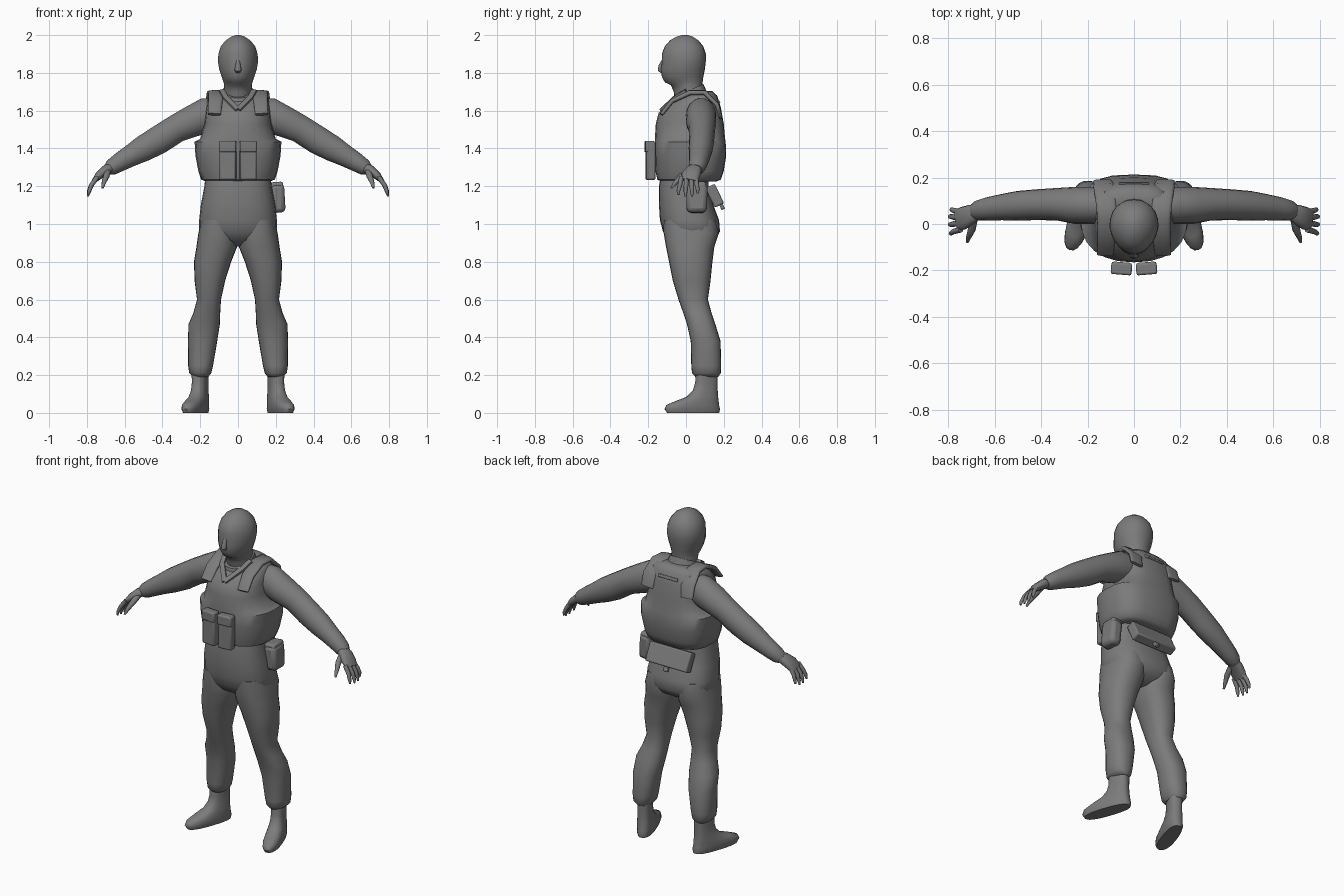
import bpy, bmesh, math
from mathutils import Vector, Matrix

cloth = bpy.data.materials.new("dark_grey")
cloth.diffuse_color = (0.2, 0.2, 0.2, 1)


def finish(name, bm, mirror=False, bevel=0.0, angle=50):
    """Turn a bmesh into a smooth shaded object, optionally mirrored in x."""
    bmesh.ops.recalc_face_normals(bm, faces=bm.faces)
    me = bpy.data.meshes.new(name)
    bm.to_mesh(me)
    bm.free()
    me.materials.append(cloth)
    ob = bpy.data.objects.new(name, me)
    bpy.context.collection.objects.link(ob)
    bpy.ops.object.select_all(action='DESELECT')
    ob.select_set(True)
    bpy.context.view_layer.objects.active = ob
    bpy.ops.object.shade_smooth_by_angle(angle=math.radians(angle))
    if bevel:
        b = ob.modifiers.new("bevel", 'BEVEL')
        b.width, b.segments = bevel, 2
    if mirror:
        ob.modifiers.new("mirror", 'MIRROR')
    return ob


def loft(name, rings, mirror=False, matrix=None):
    """Skin a list of equal-sized point rings and cap both ends."""
    bm = bmesh.new()
    loops = [[bm.verts.new(p) for p in r] for r in rings]
    n = len(loops[0])
    for a, b in zip(loops, loops[1:]):
        for i in range(n):
            j = (i + 1) % n
            bm.faces.new((a[i], a[j], b[j], b[i]))
    bm.faces.new(loops[0][::-1])
    bm.faces.new(loops[-1])
    if matrix:
        bm.transform(matrix)
    return finish(name, bm, mirror)


def power(v, e):
    return math.copysign(abs(v) ** (2 / e), v)


def flat_ring(z, x0, x1, yf, yb, tilt=0, ef=2.2, eb=2.2, taper=0, n=24):
    """Level superellipse ring; front and back may differ in squareness."""
    pts, cy, hy = [], (yf + yb) / 2, (yb - yf) / 2
    for i in range(n):
        a = 2 * math.pi * i / n
        c, s = math.cos(a), math.sin(a)
        e = ef if s < 0 else eb
        x = (x1 - x0) / 2 * power(c, e) * (1 - taper * max(0, -s))
        y = cy + hy * power(s, e)
        pts.append(Vector(((x0 + x1) / 2 + x, y, z + tilt * y)))
    return pts


def tube(name, path, radii, side=(0, 1, 0), mirror=False, n=14, e=2.0):
    """Skin elliptical rings along a path; radii are (thickness, side)."""
    path = [Vector(p) for p in path]
    rings = []
    for i, p in enumerate(path):
        t = (path[min(i + 1, len(path) - 1)] - path[max(i - 1, 0)]).normalized()
        u = Vector(side)
        u = (u - t * u.dot(t)).normalized()
        v = t.cross(u)
        rt, rs = radii[i]
        angs = [2 * math.pi * k / n for k in range(n)]
        rings.append([p + v * rt * power(math.sin(a), e) + u * rs * power(math.cos(a), e)
                      for a in angs])
    return loft(name, rings, mirror)


def box(name, loc, size, rot=(0, 0, 0), bevel=0.01, mirror=False, pinch=1.0):
    """Rounded box; pinch narrows its lower end."""
    bm = bmesh.new()
    bmesh.ops.create_cube(bm, size=1)
    for v in bm.verts:
        if v.co.z < 0:
            v.co.x *= pinch
            v.co.y *= pinch
        v.co = Vector(a * b for a, b in zip(v.co, size))
    m = Matrix.Translation(loc)
    for ang, ax in zip(rot, 'XYZ'):
        m = m @ Matrix.Rotation(ang, 4, ax)
    bm.transform(m)
    return finish(name, bm, mirror, bevel, 30)


# Head and neck: z, half width, front, back
head = [(1.62, .08, -.055, .08), (1.70, .074, -.065, .086), (1.735, .074, -.08, .086),
        (1.75, .076, -.112, .088), (1.78, .087, -.128, .092), (1.82, .1, -.134, .1),
        (1.86, .106, -.128, .105), (1.90, .104, -.128, .105), (1.94, .091, -.113, .092),
        (1.972, .066, -.085, .066), (1.992, .036, -.05, .036), (2.0, .01, -.02, .01)]
loft("head", [flat_ring(z, -w, w, f, b, taper=.2) for z, w, f, b in head])
tube("nose", [(0, -.118, 1.875), (0, -.135, 1.835), (0, -.138, 1.815), (0, -.122, 1.80)],
     [(.006, .008), (.012, .014), (.013, .019), (.006, .012)], side=(1, 0, 0), n=10)

# Tilted shirt collar
collar = [(1.60, .13, -.1, .12), (1.665, .09, -.082, .105), (1.70, .082, -.074, .092)]
loft("collar", [flat_ring(z, -w, w, f, b, tilt=.45) for z, w, f, b in collar])

# Body armour vest: z, half width, front, back, tilt
vest = [(1.225, .17, -.13, .16, 0), (1.235, .195, -.152, .185, 0), (1.28, .21, -.162, .2, 0),
        (1.36, .225, -.165, .213, 0), (1.435, .23, -.165, .21, 0), (1.45, .2, -.165, .207, 0),
        (1.53, .178, -.16, .2, 0), (1.60, .17, -.145, .185, .08), (1.65, .162, -.095, .165, .18),
        (1.675, .135, -.06, .14, .2), (1.685, .09, -.04, .1, .2)]
loft("vest", [flat_ring(z, -w, w, f, b, t, 2.3, 3.0) for z, w, f, b, t in vest])

# Vest shoulder straps, neckline edging and rear grab strap
tube("shoulder_strap",
     [(.125, -.13, 1.58), (.12, -.075, 1.65), (.115, .02, 1.695), (.12, .1, 1.695),
      (.13, .165, 1.63), (.135, .185, 1.56)],
     [(.01, .035), (.012, .038), (.014, .042), (.014, .045), (.012, .045), (.008, .04)],
     side=(1, .0, 0), mirror=True, e=3)
tube("neckline_edge", [(.085, .0, 1.705), (.065, -.06, 1.67), (.0, -.13, 1.605)],
     [(.01, .016)] * 3, side=(1, 0, 0), mirror=True, n=10, e=3)
box("rear_strap", (0, .172, 1.645), (.13, .016, .018), (.4, 0, 0), .004)

# Trousers: hips, then legs down to gathered cuffs
hips = [(1.28, .17, -.13, .12), (1.2, .178, -.143, .118), (1.1, .197, -.143, .145),
        (1.02, .206, -.138, .175), (.96, .207, -.122, .18), (.915, .16, -.09, .15),
        (.88, .06, -.03, .09)]
loft("hips", [flat_ring(z, -w, w, f, b, ef=2.4, eb=2.6) for z, w, f, b in hips])
leg = [(1.02, .02, .195, -.12, .16), (.95, .003, .21, -.118, .174), (.88, .004, .22, -.106, .15),
       (.80, .036, .233, -.09, .14), (.70, .068, .23, -.07, .13), (.60, .09, .217, -.04, .116),
       (.53, .094, .236, -.015, .135), (.47, .096, .262, .005, .155), (.38, .11, .265, .025, .183),
       (.25, .132, .264, .028, .186), (.21, .142, .258, .032, .184), (.19, .158, .238, .05, .17)]
loft("trouser_leg", [flat_ring(*r, ef=2.3, eb=2.3) for r in leg], mirror=True)

# Boots, toes turned outward
boot = [(0, .044, -.222, .068), (.02, .05, -.235, .072), (.042, .05, -.225, .066),
        (.062, .048, -.175, .064), (.085, .045, -.11, .06), (.12, .04, -.075, .058),
        (.16, .039, -.062, .058), (.25, .042, -.06, .058)]
loft("boot", [flat_ring(z, -w, w, f, b, ef=2.4, eb=2.6) for z, w, f, b in boot], True,
     Matrix.Translation((.2, .11, 0)) @ Matrix.Rotation(math.radians(19), 4, 'Z'))

# Arms
tube("arm",
     [(.09, .08, 1.585), (.17, .08, 1.575), (.25, .08, 1.54), (.33, .085, 1.503),
      (.42, .083, 1.445), (.5, .078, 1.40), (.57, .072, 1.36), (.63, .065, 1.325),
      (.67, .058, 1.30), (.69, .053, 1.288)],
     [(.085, .07), (.094, .08), (.084, .08), (.075, .07), (.076, .066), (.07, .064),
      (.058, .056), (.05, .05), (.043, .044), (.03, .034)], mirror=True, n=18)

# Hands: palm, four fingers, thumb
tube("palm", [(.665, .055, 1.30), (.70, .042, 1.285), (.735, .025, 1.258), (.76, .016, 1.23)],
     [(.026, .03), (.027, .042), (.022, .05), (.013, .046)], mirror=True, n=12, e=2.4)
for i, (y0, y1, k) in enumerate([(.052, .062, .85), (.028, .032, 1), (.002, -.002, 1),
                                 (-.024, -.04, .92)]):
    tube(f"finger_{i + 1}",
         [(.745, y0, 1.248), (.745 + .033 * k, (y0 + y1) / 2, 1.248 - .045 * k),
          (.745 + .046 * k, y1, 1.248 - .078 * k), (.745 + .05 * k, y1, 1.248 - .102 * k)],
         [(.013, .013), (.012, .012), (.01, .01), (.005, .005)], mirror=True, n=8)
tube("thumb", [(.69, .02, 1.28), (.698, -.025, 1.25), (.71, -.055, 1.22), (.717, -.078, 1.19)],
     [(.016, .018), (.016, .017), (.012, .012), (.005, .006)], side=(1, 0, 0), mirror=True, n=8)

# Front magazine pouches with flaps
box("magazine_pouch", (.054, -.188, 1.335), (.088, .048, .205), (0, 0, .08), .01, True)
box("pouch_flap", (.054, -.193, 1.41), (.09, .05, .06), (0, 0, .08), .008, True)

# Belt pouches: one on the hip, a wide one behind
box("hip_pouch", (.212, .057, 1.135), (.075, .115, .15), (0, -.08, 0), .022, pinch=.92)
box("hip_pouch_lid", (.205, .057, 1.2), (.07, .1, .045), (0, -.08, 0), .012)
box("rear_pouch", (0, .152, 1.15), (.28, .055, .115), (.45, 0, 0), .008)
box("rear_pouch_tab", (0, .187, 1.1), (.03, .02, .05), (.45, 0, 0), .004)
